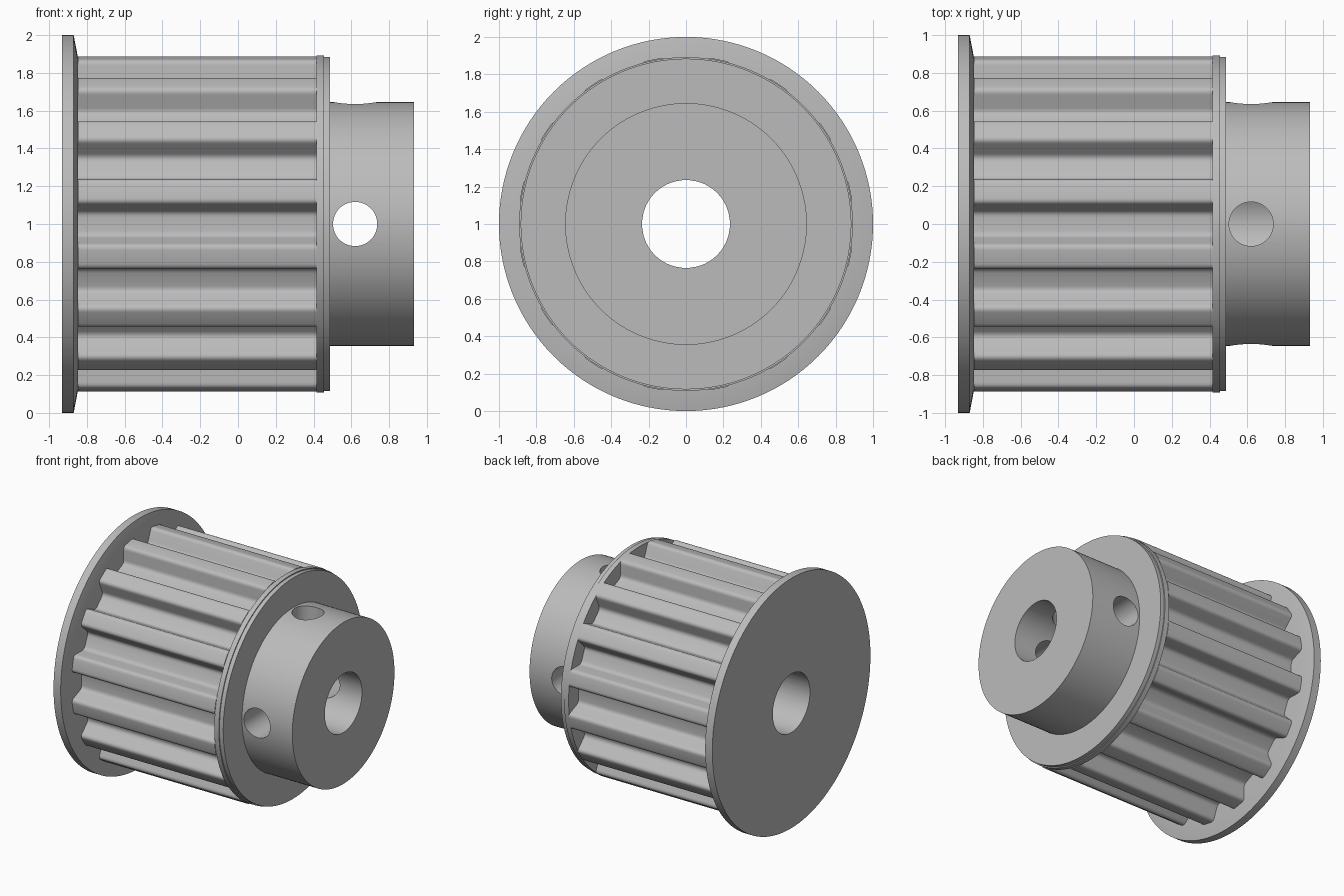
import bpy, bmesh, math
from mathutils import Vector, Matrix

if "Cube" in bpy.data.objects:
    bpy.data.objects.remove(bpy.data.objects["Cube"])

TEETH, BORE, SEGMENTS = 16, 0.235, 128

grey = bpy.data.materials.new("machined grey")
grey.use_nodes = True
grey.diffuse_color = (0.5, 0.5, 0.5, 1)
grey.node_tree.nodes["Principled BSDF"].inputs["Base Color"].default_value = (0.5, 0.5, 0.5, 1)


def circle(radius):
    return [Vector((math.cos(a), math.sin(a))) * radius
            for a in (math.tau * i / SEGMENTS for i in range(SEGMENTS))]


def rounded(corners, size, steps=5):
    """Replace every corner of a closed outline with a small curve."""
    out = []
    for i, c in enumerate(corners):
        a = c + (corners[i - 1] - c).normalized() * size
        b = c + (corners[(i + 1) % len(corners)] - c).normalized() * size
        for t in (k / (steps - 1) for k in range(steps)):
            out.append(a * (1 - t) ** 2 + c * (2 * t * (1 - t)) + b * t ** 2)
    return out


def ring(name, sections):
    """Skin a closed chain of (x, outline) sections around the x axis."""
    bm = bmesh.new()
    loops = [[bm.verts.new((x, p.x, p.y + 1)) for p in pts] for x, pts in sections]
    for k, low in enumerate(loops):
        high = loops[(k + 1) % len(loops)]
        for i in range(len(low)):
            j = (i + 1) % len(low)
            bm.faces.new((low[i], low[j], high[j], high[i]))
    bmesh.ops.recalc_face_normals(bm, faces=bm.faces)
    mesh = bpy.data.meshes.new(name)
    bm.to_mesh(mesh)
    bm.free()
    mesh.materials.append(grey)
    obj = bpy.data.objects.new(name, mesh)
    bpy.context.collection.objects.link(obj)
    return obj


def lathe(name, profile):
    return ring(name, [(x, circle(r)) for x, r in profile])


def smooth(obj):
    bpy.ops.object.select_all(action="DESELECT")
    obj.select_set(True)
    bpy.context.view_layer.objects.active = obj
    bpy.ops.object.shade_smooth_by_angle(angle=math.radians(30))


# Wide flange with a tapered inner face
flange = lathe("flange", [(-0.933, BORE), (-0.933, 1), (-0.87, 1), (-0.847, 0.88), (-0.847, BORE)])

# Toothed rim: trapezoid grooves with rounded corners
groove = [Vector(p) for p in ((0.892, -0.112), (0.768, -0.064), (0.768, 0.064), (0.892, 0.112))]
corners = [Matrix.Rotation(math.tau * k / TEETH, 2) @ p for k in range(TEETH) for p in groove]
outline = rounded(corners, 0.028)
inner = [p.normalized() * BORE for p in outline]
rim = ring("toothed_rim", [(-0.847, inner), (-0.847, outline), (0.415, outline), (0.415, inner)])

# Stepped end collar
collar = lathe("collar", [(0.415, BORE), (0.415, 0.892), (0.455, 0.892), (0.455, 0.884),
                          (0.488, 0.884), (0.488, BORE)])

# Hub with set screw holes: one straight through, one from the top
hub = lathe("hub", [(0.488, BORE), (0.488, 0.646), (0.933, 0.646), (0.933, BORE)])
for length, z, tilt in ((1.6, 1, math.pi / 2), (0.8, 1.4, 0)):
    bpy.ops.mesh.primitive_cylinder_add(vertices=64, radius=0.117, depth=length,
                                        location=(0.62, 0, z), rotation=(tilt, 0, 0))
    cutter = bpy.context.object
    cutter.name = "screw_hole_cutter"
    cutter.hide_render = True
    cutter.data.materials.append(grey)
    cut = hub.modifiers.new("screw hole", "BOOLEAN")
    cut.operation, cut.solver, cut.object = "DIFFERENCE", "EXACT", cutter
    bpy.context.view_layer.objects.active = hub
    bpy.ops.object.modifier_apply(modifier=cut.name)
    bpy.data.objects.remove(cutter)

for part in (flange, rim, collar, hub):
    smooth(part)
